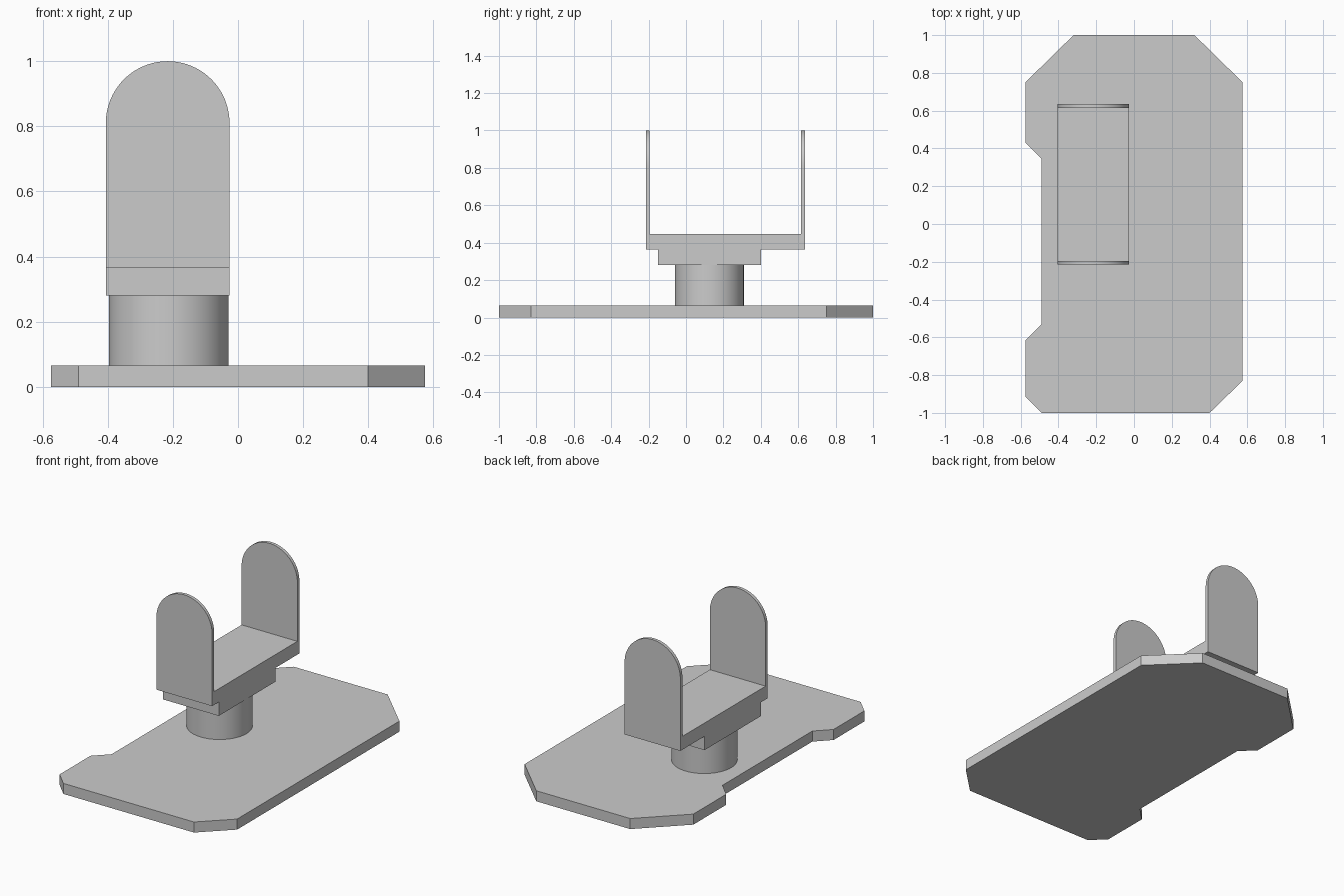
import bpy, bmesh, math
from mathutils import Vector

if "Cube" in bpy.data.objects:
    bpy.data.objects.remove(bpy.data.objects["Cube"])

CX, CY = -0.216, 0.125      # post axis
HALF = 0.19                 # half width of the cradle
PLATE_TOP, POST_TOP, LUG_BOTTOM = 0.065, 0.28, 0.365


def prism(name, outline, offset):
    """Extrude a closed 3D outline along an offset vector."""
    bm = bmesh.new()
    face = bm.faces.new([bm.verts.new(p) for p in outline])
    new = bmesh.ops.extrude_face_region(bm, geom=[face])["geom"]
    bmesh.ops.translate(bm, vec=Vector(offset),
                        verts=[v for v in new if isinstance(v, bmesh.types.BMVert)])
    bmesh.ops.recalc_face_normals(bm, faces=bm.faces)
    mesh = bpy.data.meshes.new(name)
    bm.to_mesh(mesh)
    bm.free()
    obj = bpy.data.objects.new(name, mesh)
    bpy.context.collection.objects.link(obj)
    return obj


def smooth(obj):
    bpy.ops.object.select_all(action='DESELECT')
    obj.select_set(True)
    bpy.context.view_layer.objects.active = obj
    bpy.ops.object.shade_smooth_by_angle(angle=math.radians(30))


# Base plate with chamfered corners and a shallow recess on the left side
plate = [(-0.32, 1), (-0.575, 0.75), (-0.575, 0.43), (-0.49, 0.345),
         (-0.49, -0.53), (-0.575, -0.615), (-0.575, -0.915), (-0.49, -1),
         (0.40, -1), (0.575, -0.83), (0.575, 0.75), (0.32, 1)]
prism("base_plate", [(x, y, 0) for x, y in plate], (0, 0, PLATE_TOP))

# Round post
bpy.ops.mesh.primitive_cylinder_add(vertices=64, radius=0.184, depth=POST_TOP - PLATE_TOP,
                                    location=(CX + 0.003, CY, (POST_TOP + PLATE_TOP) / 2))
post = bpy.context.object
post.name = "post"
smooth(post)

# Stepped cradle block: narrow foot below, wide floor above
step = [(-0.15, POST_TOP), (0.40, POST_TOP), (0.40, LUG_BOTTOM), (0.615, LUG_BOTTOM),
        (0.615, 0.447), (-0.195, 0.447), (-0.195, LUG_BOTTOM), (-0.15, LUG_BOTTOM)]
prism("cradle_block", [(CX - HALF, y, z) for y, z in step], (2 * HALF, 0, 0))

# Two thin round-topped end walls
SEG = 40
arch = [(CX - HALF, LUG_BOTTOM), (CX + HALF, LUG_BOTTOM)]
arch += [(CX + HALF * math.cos(math.pi * i / SEG),
          1 - HALF + HALF * math.sin(math.pi * i / SEG)) for i in range(SEG + 1)]
for side, y in (("front", -0.215), ("back", 0.615)):
    smooth(prism(side + "_end_wall", [(x, y, z) for x, z in arch], (0, 0.02, 0)))
